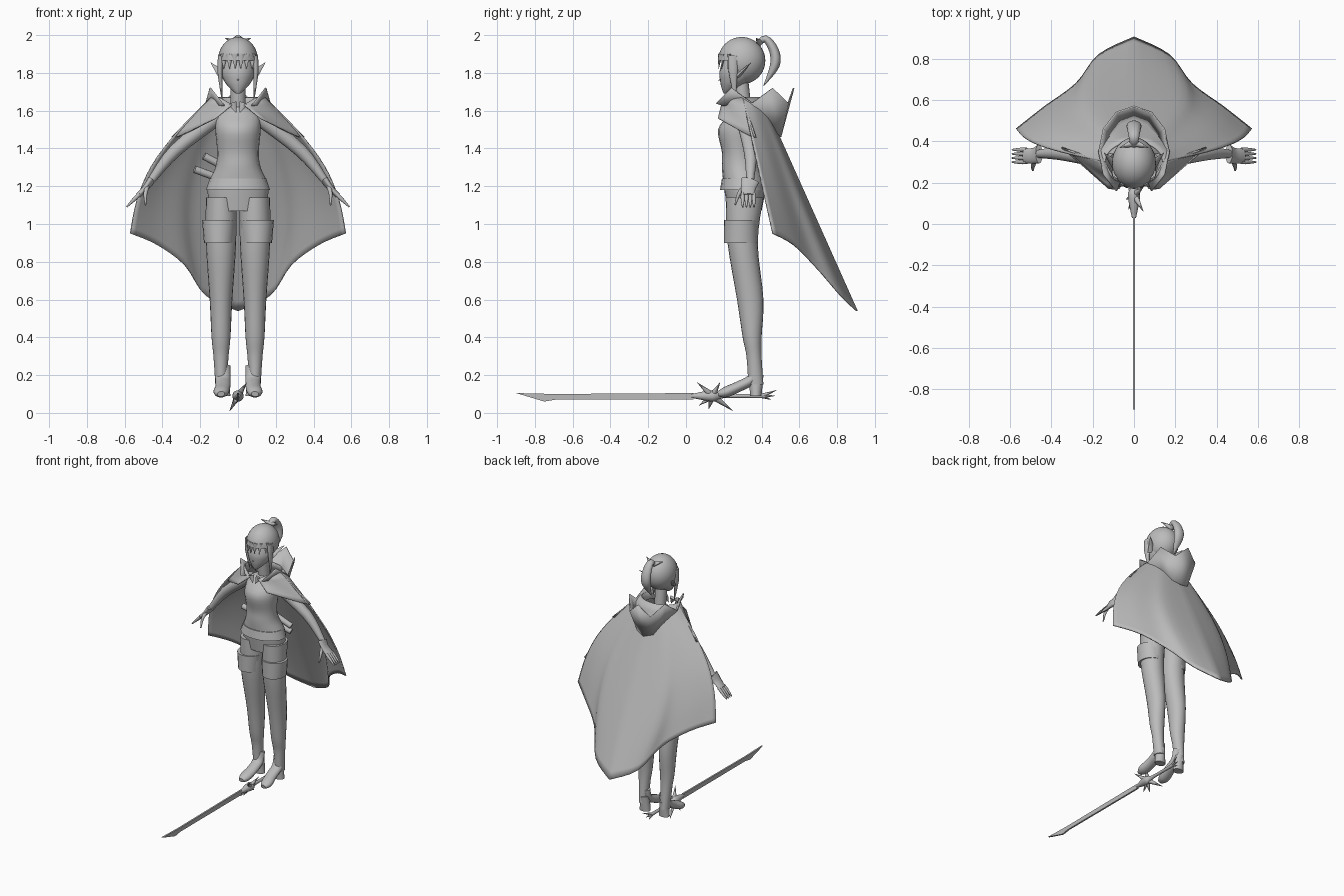
import bpy, bmesh, math
from mathutils import Vector

cube = bpy.data.objects.get("Cube")
if cube:
    bpy.data.objects.remove(cube, do_unlink=True)

shade = (.5, .5, .5, 1)
grey = bpy.data.materials.new("plain grey")
grey.use_nodes = True
grey.diffuse_color = shade
grey.node_tree.nodes["Principled BSDF"].inputs["Base Color"].default_value = shade


def finish(name, bm, mirror=False, thickness=0, angle=50):
    """Turn a bmesh into a shaded object, optionally mirrored and thickened."""
    bmesh.ops.recalc_face_normals(bm, faces=bm.faces)
    mesh = bpy.data.meshes.new(name)
    bm.to_mesh(mesh)
    bm.free()
    mesh.materials.append(grey)
    obj = bpy.data.objects.new(name, mesh)
    bpy.context.collection.objects.link(obj)
    if mirror:
        obj.modifiers.new("mirror", "MIRROR")
    if thickness:
        solid = obj.modifiers.new("thickness", "SOLIDIFY")
        solid.thickness = thickness
        solid.offset = 0
    bpy.ops.object.select_all(action="DESELECT")
    obj.select_set(True)
    bpy.context.view_layer.objects.active = obj
    bpy.ops.object.shade_smooth_by_angle(angle=math.radians(angle))


def spline(rows, steps):
    """Smooth curve through rows of any dimension."""
    rows = [Vector(row) for row in rows]
    padded = [rows[0]] + rows + [rows[-1]]
    curve = []
    for before, start, end, after in zip(padded, padded[1:], padded[2:], padded[3:]):
        leave, arrive = (end - before) / 2, (after - start) / 2
        for step in range(steps):
            t = step / steps
            s = 1 - t
            ease = t * t * (t + s * 3)
            curve.append(start * (1 - ease) + end * ease
                         + leave * (t * s * s) - arrive * (t * t * s))
    return curve + [rows[-1]]


def loft(name, rows, mirror, flat, steps=4, sides=20):
    """Skin ellipses; each row is x, y, z, radius across, radius deep."""
    bm = bmesh.new()
    path = spline(rows, steps)
    rings = []
    for i, row in enumerate(path):
        ahead, behind = path[min(i + 1, len(path) - 1)], path[max(i - 1, 0)]
        along = Vector((0, 0, 1)) if flat else Vector((ahead - behind)[:3]).normalized()
        across = (Vector((1, 0, 0)) - along * along.x).normalized()
        deep = along.cross(across)
        angles = [math.tau * side / sides for side in range(sides)]
        rings.append([bm.verts.new(Vector(row[:3]) + across * row[3] * math.cos(a)
                                   + deep * row[4] * math.sin(a)) for a in angles])
    for low, high in zip(rings, rings[1:]):
        for i in range(sides):
            bm.faces.new((low[i - 1], low[i], high[i], high[i - 1]))
    bm.faces.new(rings[0])
    bm.faces.new(rings[-1])
    finish(name, bm, mirror)


def column(name, x, rows):
    """Upright part from level slices of y, z, half width, half depth."""
    loft(name, [(x, *row) for row in rows], mirror=x > 0, flat=True)


def limb(name, rows, flatness=1, mirror=True):
    """Part that follows a path of x, y, z, radius."""
    loft(name, [(*row, row[-1] * flatness) for row in rows], mirror, flat=False)


def spike(name, base, tip, radius, flatness=1, mirror=True):
    rows = [(*base, radius, radius * flatness), (*tip, .001, .001)]
    loft(name, rows, mirror, flat=False, steps=1, sides=8)


def sheet(name, columns, steps):
    """Cloth surface through columns of points, mirrored across the body."""
    bm = bmesh.new()
    lines = [spline(points, steps) for points in columns]
    lines = [spline(points, steps) for points in zip(*lines)]
    grid = [[bm.verts.new(point) for point in line] for line in lines]
    for upper, lower in zip(grid, grid[1:]):
        for i in range(1, len(upper)):
            bm.faces.new((upper[i - 1], upper[i], lower[i], lower[i - 1]))
    finish(name, bm, mirror=True, thickness=.008)


def around_neck(degrees, width, depth, centre, z):
    """Point on an oval around the neck, counted from the back."""
    angle = math.radians(degrees)
    return Vector((width * math.sin(angle), centre + depth * math.cos(angle), z))


# Body
column("torso", 0, [(.31, 1.07, .15, .09), (.31, 1.2, .16, .11), (.29, 1.3, .12, .1),
                    (.28, 1.38, .11, .09), (.28, 1.5, .12, .11),
                    (.3, 1.58, .11, .07), (.31, 1.62, .05, .05)])
column("shirt_hem", 0, [(.3, 1.18, .17, .12), (.3, 1.24, .15, .11)])
column("neck", 0, [(.31, 1.58, .04, .04), (.29, 1.76, .04, .04)])

# Legs
column("leg", .09, [(.37, .15, .03, .04), (.36, .3, .04, .04), (.35, .4, .05, .05),
                    (.34, .6, .06, .07), (.3, .9, .08, .08), (.31, 1.14, .08, .1)])
column("shorts_cuff", .1, [(.29, .9, .08, .09), (.29, 1.02, .09, .09)])

# Shoes
limb("shoe", [(.08, .37, .25, .04), (.08, .35, .18, .04), (.08, .28, .14, .04),
              (.09, .21, .11, .04), (.09, .17, .1, .02)], flatness=.7)
column("shoe_heel", .08, [(.37, .09, .04, .03), (.37, .2, .03, .04)])

# Arms and hands
limb("arm", [(.1, .3, 1.57, .04), (.33, .34, 1.39, .035), (.46, .34, 1.23, .02)])
limb("palm", [(.46, .34, 1.23, .02), (.49, .33, 1.19, .016), (.53, .33, 1.15, .015)],
     flatness=2.4)
for finger in range(4):
    y = .3 + finger * .02
    limb("finger", [(.52, y, 1.16, .01), (.55, y, 1.13, .01), (.59, y, 1.09, .004)])
limb("thumb", [(.48, .31, 1.2, .012), (.49, .28, 1.16, .01), (.49, .26, 1.1, .004)])

# Head
column("face", 0, [(.21, 1.69, .01, .01), (.23, 1.715, .04, .04), (.26, 1.76, .075, .08),
                   (.28, 1.82, .09, .1), (.29, 1.94, .06, .07)])
spike("nose", (0, .2, 1.77), (0, .17, 1.76), .01, mirror=False)
spike("ear", (.08, .28, 1.79), (.145, .345, 1.855), .03, flatness=.4)

# Hair shell, opened around the face
bm = bmesh.new()
bmesh.ops.create_uvsphere(bm, u_segments=32, v_segments=20, radius=.125)
bmesh.ops.scale(bm, verts=bm.verts, vec=(.85, 1, 1))
bmesh.ops.translate(bm, verts=bm.verts, vec=(0, .295, 1.865))
centres = {face: face.calc_center_median() for face in bm.faces}
opening = [face for face, at in centres.items() if at.z < 1.87 and at.y < .27]
bmesh.ops.delete(bm, geom=opening, context="FACES")
finish("hair", bm)
for lock in range(3):
    x = .015 + lock * .03
    y = .17 + x * x * 9
    spike("fringe", (x, y + .01, 1.9), (x, y, 1.82), .02, flatness=.6)
limb("side_lock", [(.09, .25, 1.89, .016), (.095, .25, 1.8, .013), (.085, .26, 1.66, .002)],
     flatness=1.8)
limb("ponytail", [(0, .38, 1.95, .02), (0, .42, 1.98, .025), (0, .465, 1.92, .034),
                  (0, .47, 1.84, .034), (0, .41, 1.73, .002)], flatness=.75, mirror=False)
spike("hair_ribbon", (.01, .39, 1.96), (.07, .37, 1.985), .018)

# Cloak: straight down the back, bulging sideways towards the front edge
hem = [(0, .905, .54), (.17, .82, .62), (.28, .68, .78), (.43, .57, .89), (.57, .46, .95)]
cloak = []
for i, corner in enumerate(hem):
    top = around_neck(i * 90 / (len(hem) - 1), .14, .1, .3, 1.67)
    bulge = Vector((.1 if i else 0, 0, 0))
    cloak.append([top.lerp(corner, t / 4) + bulge * math.sin(math.pi * t / 4)
                  for t in range(5)])
sheet("cloak", cloak, steps=4)
sheet("cloak_front", [[(.14, .3, 1.67), (.35, .37, 1.46)],
                      [(.1, .23, 1.67), (.3, .33, 1.47)],
                      [(.03, .19, 1.63), (.12, .17, 1.56)]], steps=4)

# Folded hood: every second point of its rim stands up
hood = []
for i in range(6):
    turn = i * 30
    drop = max(math.cos(math.radians(turn)), 0) * .16
    rim = 1.64 if i % 2 else 1.72
    hood.append([around_neck(turn, .13, .15, .35, 1.62 - drop),
                 around_neck(turn, .17, .22, .35, rim)])
sheet("hood", hood, steps=1)
spike("collar_point", (.03, .2, 1.64), (.01, .19, 1.59), .025, flatness=.5)

# Paired scabbards across the lower back
limb("lower_scabbard", [(-.23, .38, 1.29, .02), (.12, .46, 1.16, .02)], mirror=False)
limb("upper_scabbard", [(-.18, .4, 1.36, .02), (.12, .46, 1.2, .02)], mirror=False)

# Sword lying at the feet: side-on outline given a thin edge
bm = bmesh.new()
outline = [(-.9, .105), (-.7, .1), (.04, .105), (.04, .07), (-.69, .07), (-.75, .06)]
side = bm.faces.new([bm.verts.new((-.006, y, z)) for y, z in outline])
grown = bmesh.ops.extrude_face_region(bm, geom=[side])["geom"]
moved = [part for part in grown if isinstance(part, bmesh.types.BMVert)]
bmesh.ops.translate(bm, verts=moved, vec=(.012, 0, 0))
finish("blade", bm, angle=20)
column_of_grip = [(0, .03, .09, .01), (0, .14, .09, .03), (0, .2, .09, .012), (0, .42, .09, .012)]
limb("grip", column_of_grip, mirror=False)

# Thorns of the guard and pommel, leaning sideways with height
thorns = {"guard_thorn": (.14, .02, [(.06, .16), (.07, .04), (.12, .02), (.25, .01), (.18, .16)]),
          "pommel_thorn": (.4, .012, [(.48, .12), (.47, .09), (.45, .07)])}
for name, (root, radius, tips) in thorns.items():
    for y, z in tips:
        spike(name, (0, root, .09), (z * .6 - .05, y, z), radius, mirror=False)
